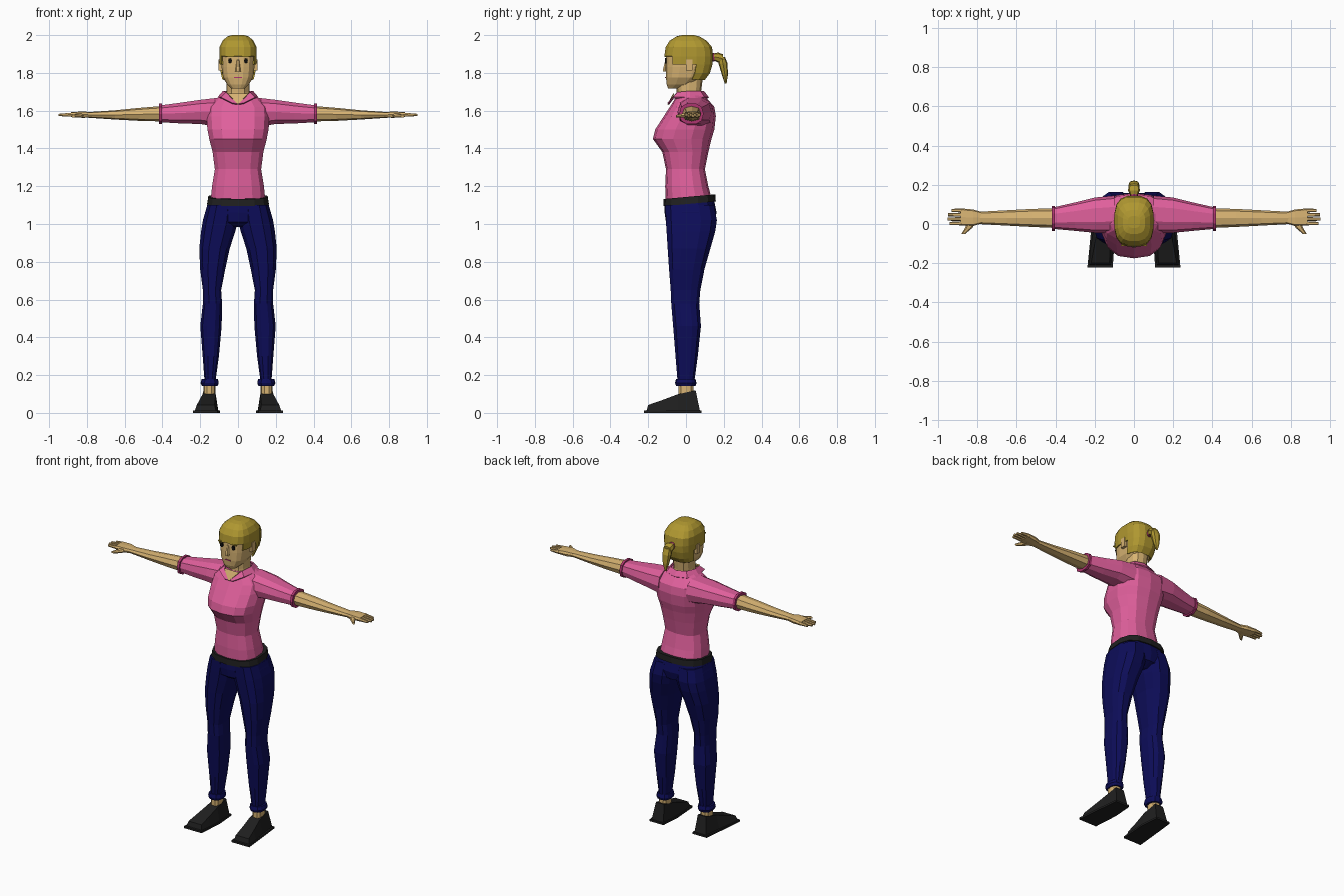
import bpy, bmesh, math

def material(name, r, g, b):
    m = bpy.data.materials.new(name)
    m.diffuse_color = (r, g, b, 1)
    return m

PINK = material("pink shirt", .74, .115, .33)
TRIM = material("dark pink trim", .42, .035, .16)
SKIN = material("skin", .68, .45, .17)
HAIR = material("blonde hair", .43, .31, .03)
NAVY = material("navy trousers", .004, .004, .10)
BLACK = material("black leather", .014, .014, .014)
EYE = material("eye black", .004, .004, .004)

def finish(name, bm, mat, mirror=False, thick=0):
    bmesh.ops.recalc_face_normals(bm, faces=bm.faces)
    me = bpy.data.meshes.new(name)
    bm.to_mesh(me)
    bm.free()
    me.materials.append(mat)
    ob = bpy.data.objects.new(name, me)
    bpy.context.collection.objects.link(ob)
    if mirror:
        mod = ob.modifiers.new("mirror", 'MIRROR')
        mod.use_clip = False
        mod.merge_threshold = 0.0005
    if thick:
        mod = ob.modifiers.new("thickness", 'SOLIDIFY')
        mod.thickness = thick
        mod.offset = 0
    return ob

def loft(name, rings, mat, n=12, axis='z', e=.8, mirror=False, half=False,
         tilt=0, keep=None, thick=0):
    """Rings are (position on axis, a0, a1, b0, b1), rounded by exponent e."""
    bm = bmesh.new()
    loops = []
    for p, a0, a1, b0, b1 in rings:
        loop = []
        for i in range(n):
            t = 2 * math.pi * (i + (.5 if half else 0)) / n
            c, s = math.cos(t), math.sin(t)
            a = (a0 + a1) / 2 + (a1 - a0) / 2 * math.copysign(abs(c) ** e, c)
            b = (b0 + b1) / 2 + (b1 - b0) / 2 * math.copysign(abs(s) ** e, s)
            co = {'z': (a, b, p), 'x': (p, a, b), 'y': (a, p, b)}[axis]
            loop.append(bm.verts.new((co[0], co[1], co[2] + tilt * co[1])))
        loops.append(loop)
    for l0, l1 in zip(loops, loops[1:]):
        for i in range(n):
            j = (i + 1) % n
            bm.faces.new((l0[i], l0[j], l1[j], l1[i]))
    bm.faces.new(loops[0])
    bm.faces.new(loops[-1])
    bmesh.ops.recalc_face_normals(bm, faces=bm.faces)
    if keep:
        bad = [f for f in bm.faces if not keep(f.calc_center_median())]
        bmesh.ops.delete(bm, geom=bad, context='FACES')
    return finish(name, bm, mat, mirror, thick)

def sym(rows):
    """Expand (z, half width, front y, back y) to full ring rows."""
    return [(z, -w, w, f, b) for z, w, f, b in rows]

def box(name, x0, x1, y0, y1, z0, z1, mat, mirror=True):
    bm = bmesh.new()
    for v in bmesh.ops.create_cube(bm, size=1)['verts']:
        v.co = ((x0 + x1) / 2 + v.co.x * (x1 - x0), (y0 + y1) / 2 + v.co.y * (y1 - y0),
                (z0 + z1) / 2 + v.co.z * (z1 - z0))
    return finish(name, bm, mat, mirror)

# Shirt body
loft("shirt", sym([(1.12, .148, -.108, .14), (1.20, .14, -.11, .118), (1.29, .125, -.106, .10),
                   (1.38, .137, -.125, .118), (1.45, .155, -.175, .135), (1.50, .165, -.163, .15),
                   (1.57, .17, -.118, .158), (1.62, .165, -.085, .15), (1.66, .125, -.06, .115),
                   (1.685, .085, -.05, .095)]), PINK, n=14, e=.78, half=True)

# Sleeves and their trim
loft("sleeve", [(.10, -.045, .145, 1.51, 1.672), (.20, -.045, .135, 1.527, 1.66),
                (.30, -.035, .11, 1.53, 1.645), (.41, -.025, .085, 1.537, 1.63)],
     PINK, n=10, axis='x', mirror=True)
loft("sleeve_trim", [(.402, -.036, .093, 1.527, 1.64), (.418, -.036, .093, 1.527, 1.64)],
     TRIM, n=10, axis='x', mirror=True)

# Arms, palms, fingers and thumbs
loft("arm", [(.40, -.02, .08, 1.543, 1.625), (.52, -.015, .077, 1.546, 1.615),
             (.65, -.008, .07, 1.553, 1.602), (.80, .0, .062, 1.563, 1.592)],
     SKIN, n=8, axis='x', mirror=True)
loft("palm", [(.78, .002, .062, 1.564, 1.592), (.82, -.01, .074, 1.562, 1.596),
              (.885, -.008, .08, 1.566, 1.592)], SKIN, n=8, axis='x', e=.5, mirror=True)
for k, tip in enumerate((.94, .95, .948, .93)):
    y = -.007 + k * .022
    loft("finger", [(.87, y, y + .021, 1.568, 1.591), (tip, y + .002, y + .018, 1.57, 1.584)],
         SKIN, n=6, axis='x', mirror=True)
loft("thumb", [(.02, .80, .85, 1.564, 1.59), (-.02, .825, .862, 1.562, 1.585),
               (-.052, .862, .882, 1.564, 1.578)], SKIN, n=6, axis='y', mirror=True)

# Belt, hips and legs
loft("belt", sym([(1.105, .166, -.12, .158), (1.143, .16, -.118, .155)]), BLACK,
     n=14, e=.75, half=True, tilt=.09)
loft("hips", sym([(.985, .11, -.07, .10), (1.01, .175, -.106, .15), (1.06, .178, -.113, .162),
                  (1.12, .158, -.114, .15)]), NAVY, n=14, e=.75, half=True)
loft("trouser_leg", [(.17, .118, .178, -.046, .046), (.30, .10, .188, -.057, .064),
                     (.46, .085, .201, -.07, .081), (.58, .083, .187, -.08, .072),
                     (.65, .088, .187, -.083, .078), (.76, .066, .202, -.092, .10),
                     (.87, .042, .207, -.10, .132), (.96, .012, .198, -.106, .158),
                     (1.02, -.002, .188, -.11, .167), (1.10, .0, .165, -.112, .152)],
     NAVY, n=12, e=.75, mirror=True, half=True)
loft("trouser_cuff", [(.142, .108, .19, -.052, .05), (.158, .102, .198, -.058, .056),
                      (.18, .106, .192, -.053, .05)], NAVY, n=12, mirror=True)
loft("ankle", [(.10, .12, .183, -.04, .04), (.16, .12, .183, -.04, .04)], SKIN, n=10, mirror=True)

# Shoes: upper from heel to toe, with a flared sole
def shoe_part(name, stations):
    bm = bmesh.new()
    loops = []
    for y, b0, b1, t0, t1, z0, z1, lean in stations:
        loops.append([bm.verts.new(c) for c in ((b0, y, z0), (b1, y, z0), (t1, y + lean, z1),
                                                (t0, y + lean, z1))])
    for l0, l1 in zip(loops, loops[1:]):
        for i in range(4):
            bm.faces.new((l0[i], l0[(i + 1) % 4], l1[(i + 1) % 4], l1[i]))
    bm.faces.new(loops[0])
    bm.faces.new(loops[-1])
    finish(name, bm, BLACK, True)

shoe_part("shoe", [(.076, .112, .198, .122, .182, .0, .12, -.025),
                   (-.045, .102, .212, .118, .188, .0, .098, 0),
                   (-.13, .104, .226, .122, .205, .0, .066, 0),
                   (-.212, .114, .232, .124, .218, .0, .042, .012)])
shoe_part("sole", [(.082, .106, .206, .106, .206, 0, .012, 0),
                   (-.05, .096, .22, .096, .22, 0, .012, 0),
                   (-.222, .108, .237, .108, .237, 0, .012, 0)])

# Neck and head
loft("neck", sym([(1.64, .068, -.05, .085), (1.70, .06, -.05, .08), (1.78, .062, -.055, .09)]),
     SKIN, n=12)
loft("head", sym([(1.718, .036, -.095, -.03), (1.738, .058, -.103, .04), (1.775, .08, -.107, .088),
                  (1.83, .088, -.108, .12), (1.89, .09, -.106, .13), (1.94, .088, -.097, .125),
                  (1.975, .066, -.065, .088), (1.99, .04, -.03, .045)]),
     SKIN, n=16, e=.68, half=True)

# Hair shell: cap, sideburns and nape
loft("hair", sym([(1.765, .08, -.10, .098), (1.80, .089, -.11, .125), (1.845, .094, -.112, .138),
                  (1.888, .097, -.113, .142), (1.935, .096, -.106, .136), (1.968, .08, -.085, .108),
                  (1.99, .056, -.05, .07), (1.997, .03, -.02, .04)]),
     HAIR, n=16, e=.68, half=True, thick=.007,
     keep=lambda c: c.z > 1.89 or (c.y > .03 and c.z > 1.77) or (c.y > -.055 and c.z > 1.85))

# Ponytail and its tie
loft("hair_tie", [(.132, -.02, .02, 1.862, 1.906), (.152, -.02, .02, 1.86, 1.904)],
     TRIM, n=8, axis='y')
loft("ponytail_root", [(.145, -.018, .018, 1.868, 1.902), (.17, -.03, .03, 1.855, 1.908),
                       (.197, -.028, .028, 1.85, 1.898)], HAIR, n=8, axis='y')
loft("ponytail", sym([(1.745, .006, .205, .215), (1.79, .02, .19, .222), (1.85, .029, .172, .22),
                      (1.885, .026, .17, .206)]), HAIR, n=8)

# Face: ears, eyes, brows, nose and mouth
box("ear", .084, .102, .0, .034, 1.812, 1.872, SKIN)
loft("eye", [(-.112, .032, .052, 1.85, 1.878), (-.104, .032, .052, 1.85, 1.878)],
     EYE, n=8, axis='y', mirror=True)
box("eyebrow", .022, .066, -.113, -.104, 1.883, 1.89, HAIR)
loft("nose", sym([(1.808, .015, -.122, -.10), (1.822, .013, -.122, -.10),
                  (1.87, .006, -.109, -.10)]), SKIN, n=6)
box("mouth", -.02, .02, -.11, -.103, 1.772, 1.777, TRIM, False)

# Open neckline and folded collar
bm = bmesh.new()
bm.faces.new([bm.verts.new(c) for c in ((-.055, -.064, 1.69), (.055, -.064, 1.69), (0, -.094, 1.632))])
finish("neckline", bm, SKIN, thick=.008)
top = [(0, .094, 1.70), (.055, .075, 1.702), (.077, .02, 1.702), (.062, -.045, 1.695), (.004, -.092, 1.635)]
low = [(0, .118, 1.668), (.075, .095, 1.67), (.104, .02, 1.67), (.088, -.066, 1.668), (.03, -.096, 1.638)]
bm = bmesh.new()
a = [bm.verts.new(c) for c in top]
b = [bm.verts.new(c) for c in low]
for i in range(4):
    bm.faces.new((a[i], a[i + 1], b[i + 1], b[i]))
finish("collar", bm, PINK, True, .008)
